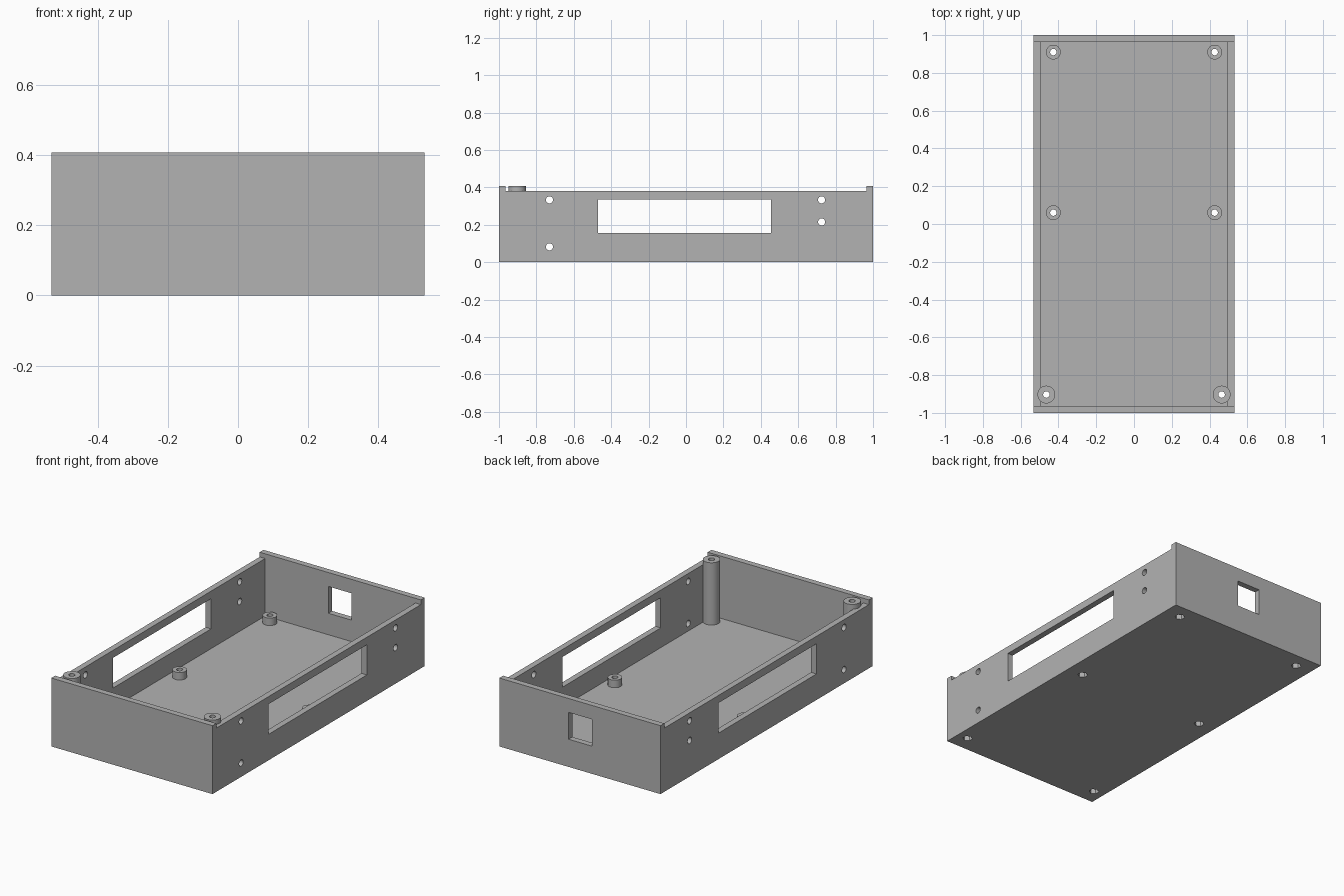
import bpy, bmesh, math
from mathutils import Matrix, Vector

if "Cube" in bpy.data.objects:
    bpy.data.objects.remove(bpy.data.objects["Cube"], do_unlink=True)

HX, HY, TOP, SIDE_TOP = 0.532, 1.0, 0.408, 0.38
WALL, FLOOR = 0.036, 0.037
BORE, STANDOFF_TOP = 0.017, 0.082

grey = bpy.data.materials.new("plain grey")
grey.use_nodes = True
colour = (0.45, 0.45, 0.45, 1)
grey.diffuse_color = colour
grey.node_tree.nodes["Principled BSDF"].inputs["Base Color"].default_value = colour


def make_object(name, bm):
    bmesh.ops.recalc_face_normals(bm, faces=bm.faces)
    mesh = bpy.data.meshes.new(name)
    bm.to_mesh(mesh)
    bm.free()
    mesh.materials.append(grey)
    obj = bpy.data.objects.new(name, mesh)
    bpy.context.collection.objects.link(obj)
    return obj


def box(name, low, high):
    low, high = Vector(low), Vector(high)
    bm = bmesh.new()
    bmesh.ops.create_cube(bm, size=1, matrix=Matrix.Translation((low + high) / 2)
                          @ Matrix.Diagonal((*(high - low), 1)))
    return make_object(name, bm)


def rod(name, centre, radius, length, sides=32, axis="Z"):
    turn = Matrix.Rotation(math.pi / 2, 4, "Y") if axis == "X" else Matrix()
    bm = bmesh.new()
    bmesh.ops.create_cone(bm, cap_ends=True, segments=sides, radius1=radius, radius2=radius,
                          depth=length, matrix=Matrix.Translation(centre) @ turn)
    return make_object(name, bm)


def tube(name, x, y, radius, top):
    """Hollow screw post, turned from its cross-section."""
    bm = bmesh.new()
    section = [(BORE, FLOOR), (radius, FLOOR), (radius, top), (BORE, top)]
    verts = [bm.verts.new((r, 0, z)) for r, z in section]
    edges = [bm.edges.new((verts[i], verts[i - 1])) for i in range(4)]
    bmesh.ops.spin(bm, geom=verts + edges, cent=(0, 0, 0), axis=(0, 0, 1),
                   angle=math.tau, steps=32)
    bmesh.ops.remove_doubles(bm, verts=bm.verts, dist=0.0001)
    bmesh.ops.translate(bm, verts=bm.verts, vec=(x, y, 0))
    obj = make_object(name, bm)
    smooth(obj)


def smooth(obj):
    bpy.ops.object.select_all(action="DESELECT")
    obj.select_set(True)
    bpy.context.view_layer.objects.active = obj
    bpy.ops.object.shade_smooth_by_angle(angle=math.radians(30))


def cut(target, cutter):
    mod = target.modifiers.new("cut", "BOOLEAN")
    mod.operation, mod.solver, mod.object = "DIFFERENCE", "EXACT", cutter
    bpy.context.view_layer.objects.active = target
    bpy.ops.object.modifier_apply(modifier=mod.name)
    bpy.data.objects.remove(cutter, do_unlink=True)


# Open tray with lower side walls between taller end walls
tray = box("enclosure", (-HX, -HY, 0), (HX, HY, TOP))
cut(tray, box("cavity", (WALL - HX, WALL - HY, FLOOR), (HX - WALL, HY - WALL, 1)))
cut(tray, box("side_step", (-1, WALL - HY, SIDE_TOP), (1, HY - WALL, 1)))

# Long window through both sides and square port in the back
cut(tray, box("side_windows", (-1, -0.47, 0.155), (1, 0.455, 0.335)))
cut(tray, box("back_port", (-0.079, 0.9, 0.165), (0.075, 1.1, 0.325)))

# Screw holes through both sides
for y, z in [(-0.73, 0.333), (-0.73, 0.082), (0.725, 0.333), (0.725, 0.215)]:
    cut(tray, rod("side_hole", (0, y, z), 0.019, 2, axis="X"))

# Screw posts, with a bore and a hexagonal nut pocket under each
rows = [("front", 0.464, -0.903, 0.047, TOP),
        ("middle", 0.427, 0.06, 0.039, STANDOFF_TOP),
        ("back", 0.427, 0.91, 0.039, STANDOFF_TOP)]
for row, x, y, radius, top in rows:
    for side, sign in (("left", 1), ("right", -1)):
        cut(tray, rod("bore", (sign * x, y, 0), BORE, 0.2))
        cut(tray, rod("nut_pocket", (sign * x, y, 0), 0.028, 0.06, sides=6))
        # Clear the corner of the side wall so that the bore stays open
        tube(f"{row}_{side}_post", sign * x, y, radius, top)
smooth(tray)
